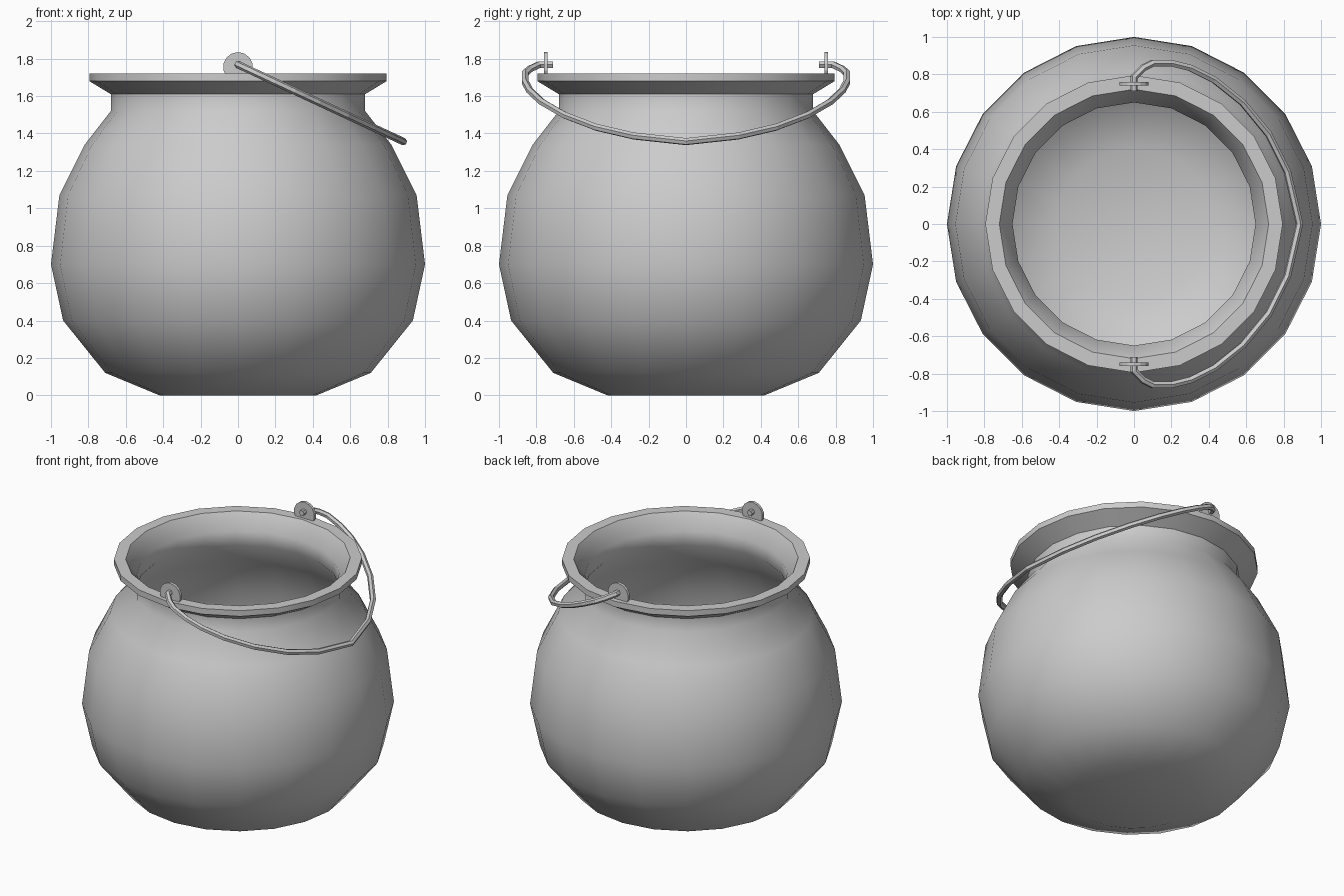
import bpy, bmesh, math
from mathutils import Matrix, Vector

cube = bpy.data.objects.get("Cube")
if cube:
    bpy.data.objects.remove(cube, do_unlink=True)

iron = bpy.data.materials.new("grey_iron")
iron.use_nodes = True
grey = (0.6, 0.6, 0.6, 1)
iron.diffuse_color = grey
iron.node_tree.nodes["Principled BSDF"].inputs["Base Color"].default_value = grey


def add_object(name, data):
    obj = bpy.data.objects.new(name, data)
    bpy.context.collection.objects.link(obj)
    data.materials.append(iron)
    bpy.ops.object.select_all(action='DESELECT')
    obj.select_set(True)
    bpy.context.view_layer.objects.active = obj
    return obj


# Pot: closed wall profile (radius, height) turned around z
outside = [(0, 0), (0.42, 0), (0.71, 0.12), (0.935, 0.40), (1.0, 0.70),
           (0.955, 1.07), (0.82, 1.34), (0.68, 1.52), (0.68, 1.61)]
rim = [(0.795, 1.68), (0.795, 1.72), (0.72, 1.72)]
inside = [(0.65, 1.61), (0.65, 1.51), (0.79, 1.32), (0.92, 1.06), (0.965, 0.70),
          (0.90, 0.42), (0.69, 0.155), (0.41, 0.035), (0, 0.035)]
bm = bmesh.new()
verts = [bm.verts.new((r, 0, z)) for r, z in outside + rim + inside]
edges = [bm.edges.new(pair) for pair in zip(verts, verts[1:])]
bmesh.ops.spin(bm, geom=verts + edges, axis=(0, 0, 1), cent=(0, 0, 0),
               angle=math.tau, steps=20)
bmesh.ops.remove_doubles(bm, verts=bm.verts[:], dist=0.0005)
bmesh.ops.recalc_face_normals(bm, faces=bm.faces[:])
mesh = bpy.data.meshes.new("pot")
bm.to_mesh(mesh)
bm.free()
add_object("pot", mesh)
bpy.ops.object.shade_smooth_by_angle(angle=math.radians(42))

# Lugs: upright discs standing on the rim
for side, name in ((-1, "front_lug"), (1, "back_lug")):
    bm = bmesh.new()
    turn = Matrix.Translation((0, side * 0.75, 1.755)) @ Matrix.Rotation(math.pi / 2, 4, 'X')
    bmesh.ops.create_cone(bm, cap_ends=True, segments=14, radius1=0.08,
                          radius2=0.08, depth=0.02, matrix=turn)
    mesh = bpy.data.meshes.new(name)
    bm.to_mesh(mesh)
    bm.free()
    add_object(name, mesh)

# Handle: bent rod hanging to the left, mirrored front to back
half = [(0, 0.71), (0, 0.785), (0.05, 0.835), (0.10, 0.86), (0.20, 0.86),
        (0.30, 0.835), (0.43, 0.77), (0.58, 0.65), (0.72, 0.48), (0.82, 0.28)]
path = half + [(0.885, 0)] + [(x, -y) for x, y in reversed(half)]
curve = bpy.data.curves.new("handle", 'CURVE')
curve.dimensions = '3D'
curve.bevel_depth = 0.02
curve.bevel_resolution = 1
curve.use_fill_caps = True
spline = curve.splines.new('POLY')
spline.points.add(len(path) - 1)
for point, (x, y) in zip(spline.points, path):
    point.co = (x, y, 1.768 - 0.465 * x, 1)
add_object("handle", curve)
bpy.ops.object.convert(target='MESH')
bpy.ops.object.shade_flat()
